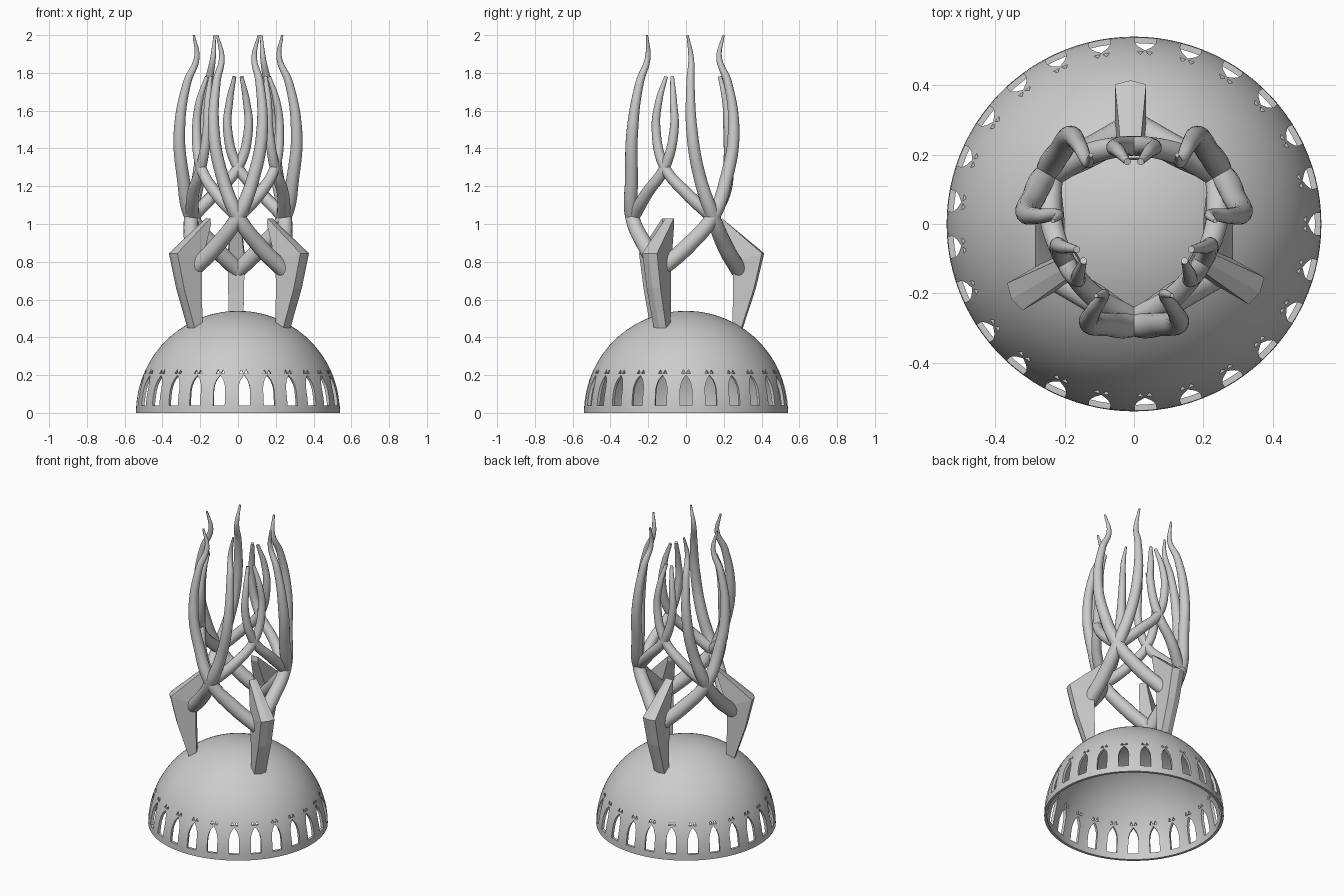
import bpy, bmesh, math
from mathutils import Vector, Matrix

if "Cube" in bpy.data.objects:
    bpy.data.objects.remove(bpy.data.objects["Cube"], do_unlink=True)

GREY = (0.6, 0.6, 0.6, 1)
stone = bpy.data.materials.new("grey_stone")
stone.use_nodes = True
stone.diffuse_color = GREY
stone.node_tree.nodes["Principled BSDF"].inputs["Base Color"].default_value = GREY


def add_object(name, mesh):
    ob = bpy.data.objects.new(name, mesh)
    bpy.context.collection.objects.link(ob)
    mesh.materials.clear()
    mesh.materials.append(stone)
    return ob


def mesh_from(bm, name):
    bmesh.ops.recalc_face_normals(bm, faces=bm.faces)
    mesh = bpy.data.meshes.new(name)
    bm.to_mesh(mesh)
    bm.free()
    return mesh


def activate(ob):
    bpy.ops.object.select_all(action='DESELECT')
    ob.select_set(True)
    bpy.context.view_layer.objects.active = ob


def smooth(ob, degrees):
    activate(ob)
    bpy.ops.object.shade_smooth_by_angle(angle=math.radians(degrees))


def polar(degrees, r, z):
    a = math.radians(degrees)
    return Vector((r * math.cos(a), r * math.sin(a), z))


def loft(bm, rings):
    """Skin a list of equal closed rings and cap both ends."""
    rows = [[bm.verts.new(p) for p in ring] for ring in rings]
    n = len(rows[0])
    for a, b in zip(rows, rows[1:]):
        for i in range(n):
            j = (i + 1) % n
            bm.faces.new((a[i], a[j], b[j], b[i]))
    bm.faces.new(rows[0])
    bm.faces.new(rows[-1])


# Hollow dome: a thin quarter-ring profile spun about z
OUTER, INNER, STEPS = 0.54, 0.523, 28
bm = bmesh.new()
arc = [math.pi / 2 * i / STEPS for i in range(STEPS + 1)]
points = [(OUTER * math.cos(a), 0, OUTER * math.sin(a)) for a in reversed(arc)]
points += [(INNER * math.cos(a), 0, INNER * math.sin(a)) for a in arc]
verts = [bm.verts.new(p) for p in points]
edges = [bm.edges.new(pair) for pair in zip(verts, verts[1:])]
bmesh.ops.spin(bm, geom=verts + edges, cent=(0, 0, 0), axis=(0, 0, 1),
               angle=math.tau, steps=100, use_merge=True)
bmesh.ops.remove_doubles(bm, verts=bm.verts, dist=0.0002)
dome = add_object("dome", mesh_from(bm, "dome"))

# Pointed-arch windows, each with two small triangles above
half_arch = [(0.031, 0.04), (0.031, 0.125), (0.027, 0.15), (0.018, 0.175)]
window = half_arch + [(0, 0.2)] + [(-x, z) for x, z in reversed(half_arch)]
shapes = [window]
for c in (-0.013, 0.013):
    shapes.append([(c - 0.01, 0.209), (c + 0.01, 0.209), (c, 0.229)])
bm = bmesh.new()
WINDOWS = 25
for k in range(WINDOWS):
    turn = Matrix.Rotation(math.tau * k / WINDOWS, 3, 'Z')
    for shape in shapes:
        loft(bm, [[turn @ Vector((r, x, z)) for x, z in shape] for r in (0.4, 0.6)])
cutter = add_object("window_cutter", mesh_from(bm, "window_cutter"))
cutter.hide_render = True
cut = dome.modifiers.new("windows", 'BOOLEAN')
cut.operation = 'DIFFERENCE'
cut.solver = 'EXACT'
cut.object = cutter
activate(dome)
bpy.ops.object.modifier_apply(modifier=cut.name)
bpy.data.objects.remove(cutter, do_unlink=True)
smooth(dome, 30)

# Three angular legs: inner r, inner z, outer r, outer z, half width, ridge
stations = [(0.245, 0.47, 0.29, 0.44, 0.038, 0.008),
            (0.25, 0.65, 0.36, 0.66, 0.042, 0.01),
            (0.25, 0.8, 0.402, 0.845, 0.045, 0.012),
            (0.185, 1.0, 0.19, 1.03, 0.025, 0.0)]
for k, name in enumerate(("back_leg", "right_leg", "left_leg")):
    turn = Matrix.Rotation(math.radians(90 + 120 * k), 3, 'Z')
    rings = []
    for ri, zi, ro, zo, w, ridge in stations:
        ring = [(ri, -w, zi), (ro, -w, zo), (ro + ridge, 0, zo), (ro, w, zo), (ri, w, zi)]
        rings.append([turn @ (Vector(p) + Vector((0, 0.01, 0))) for p in ring])
    bm = bmesh.new()
    loft(bm, rings)
    add_object(name, mesh_from(bm, name))


# Tapering tendrils: angle from the crossing, r, z, thickness
outer_path = [(-60, 0.28, 0.755, 0.043), (-30, 0.243, 0.875, 0.043),
              (0, 0.285, 1.04, 0.038), (16, 0.3, 1.25, 0.034),
              (24, 0.312, 1.48, 0.031), (25, 0.27, 1.75, 0.022),
              (23, 0.22, 1.88, 0.015), (28, 0.234, 2.0, 0.006)]
inner_path = [(0, 0.28, 1.04, 0.036), (30, 0.237, 1.165, 0.032),
              (60, 0.225, 1.3, 0.028), (74, 0.228, 1.5, 0.024),
              (72, 0.215, 1.65, 0.019), (66, 0.18, 1.78, 0.01)]


def tendril(name, path, centre, side):
    curve = bpy.data.curves.new(name, 'CURVE')
    curve.dimensions = '3D'
    curve.bevel_depth = 1
    curve.bevel_resolution = 6
    curve.resolution_u = 10
    curve.use_fill_caps = True
    spline = curve.splines.new('BEZIER')
    spline.bezier_points.add(len(path) - 1)
    for point, (angle, r, z, thick) in zip(spline.bezier_points, path):
        point.co = polar(centre + side * angle, r, z)
        point.radius = thick
        point.handle_left_type = point.handle_right_type = 'AUTO'
    helper = bpy.data.objects.new(name + "_path", curve)
    bpy.context.collection.objects.link(helper)
    bpy.context.view_layer.update()
    evaluated = helper.evaluated_get(bpy.context.evaluated_depsgraph_get())
    mesh = bpy.data.meshes.new_from_object(evaluated)
    bpy.data.objects.remove(helper, do_unlink=True)
    smooth(add_object(name, mesh), 50)


for place, centre in (("front", 270), ("left", 30), ("right", 150)):
    for turn_name, side in (("ccw", 1), ("cw", -1)):
        tendril(f"{place}_outer_tendril_{turn_name}", outer_path, centre, side)
        tendril(f"{place}_inner_tendril_{turn_name}", inner_path, centre, side)
